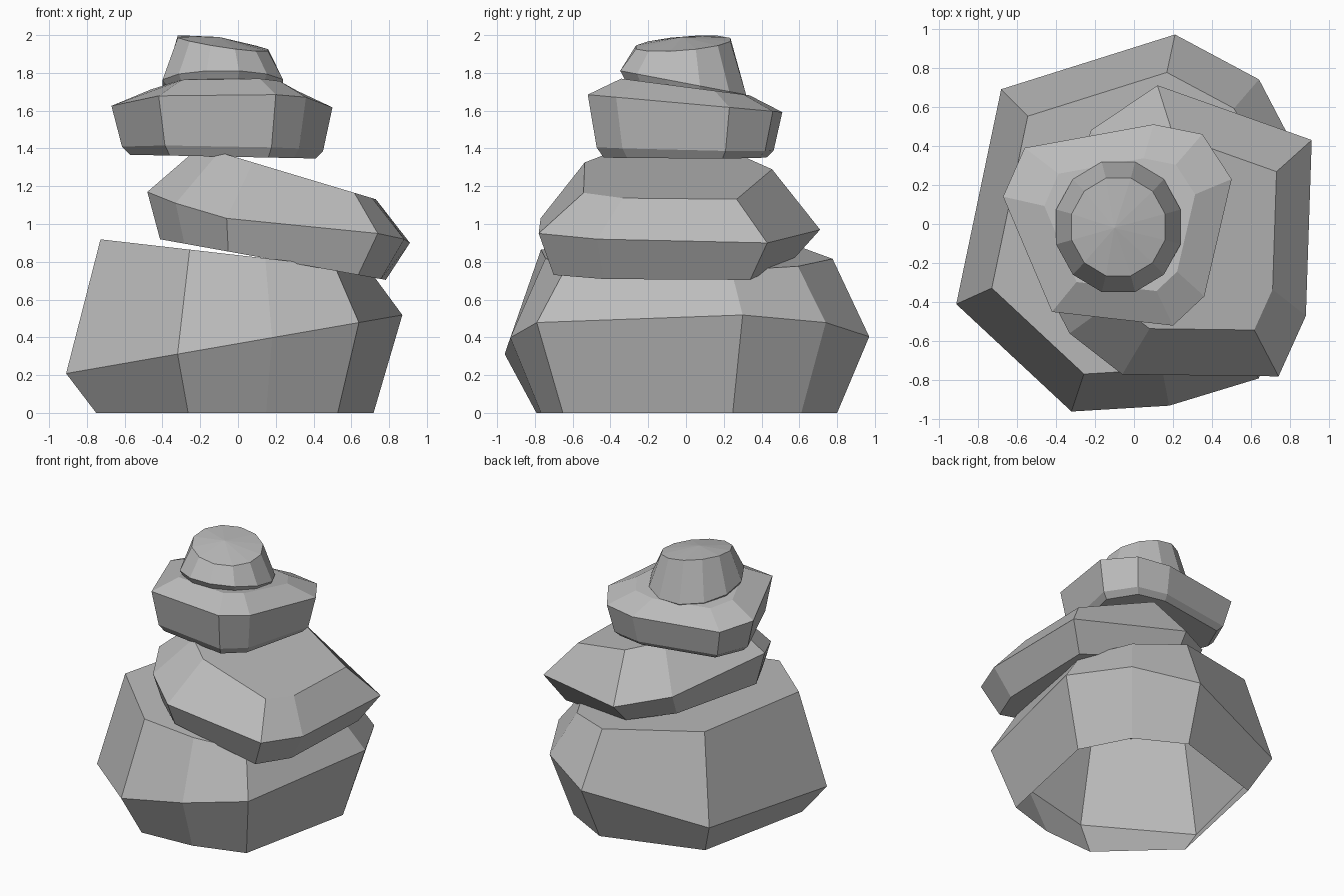
import bpy
import bmesh
import math

default_cube = bpy.data.objects.get("Cube")
if default_cube:
    bpy.data.objects.remove(default_cube, do_unlink=True)

# One plain grey for every stone
GREY = (0.5, 0.5, 0.5, 1.0)
stone_grey = bpy.data.materials.new("stone_grey")
stone_grey.use_nodes = True
stone_grey.diffuse_color = GREY
shader = next(n for n in stone_grey.node_tree.nodes if n.type == 'BSDF_PRINCIPLED')
shader.inputs["Base Color"].default_value = GREY
shader.inputs["Roughness"].default_value = 0.9


def tilted(height, slope_x=0.0, slope_y=0.0):
    """Height rule for a ring lying on a tilted plane."""
    return lambda index, x, y: height + slope_x * x + slope_y * y


def uneven(heights):
    """Height rule for a ring whose corners rise and fall one by one."""
    return lambda index, x, y: heights[index]


def stone(name, outline, levels, centre=(0, 0), closed_base=True, peak=None):
    """Stack scaled copies of a counter-clockwise outline and skin them.

    Each level is (scale, height rule, shift); scaling is about the centre.
    """
    bm = bmesh.new()
    rings = []
    for scale, height, shift in levels:
        ring = []
        for index, (px, py) in enumerate(outline):
            x = centre[0] + (px - centre[0]) * scale + shift[0]
            y = centre[1] + (py - centre[1]) * scale + shift[1]
            ring.append(bm.verts.new((x, y, height(index, x, y))))
        rings.append(ring)

    count = len(outline)
    for lower, upper in zip(rings, rings[1:]):
        for i in range(count):
            j = (i + 1) % count
            bm.faces.new((lower[i], lower[j], upper[j], upper[i]))

    if closed_base:
        bm.faces.new(list(reversed(rings[0])))
    if peak is None:
        bm.faces.new(rings[-1])
    else:
        tip = bm.verts.new(peak)
        for i in range(count):
            bm.faces.new((rings[-1][i], rings[-1][(i + 1) % count], tip))

    mesh = bpy.data.meshes.new(name)
    bm.to_mesh(mesh)
    bm.free()
    mesh.materials.append(stone_grey)
    obj = bpy.data.objects.new(name, mesh)
    bpy.context.collection.objects.link(obj)
    return obj


STILL = (0, 0)

# Large boulder on the ground, open underneath
stone(
    "base_stone",
    [(-0.91, -0.41), (-0.32, -0.96), (0.18, -0.93), (0.64, -0.79),
     (0.87, 0.3), (0.64, 0.74), (0.21, 0.97), (-0.68, 0.69)],
    [(0.825, tilted(0), STILL),
     (1, tilted(0.367, 0.174), STILL),
     (0.8, tilted(0.835, -0.115), STILL)],
    closed_base=False,
)

# Leaning slab that slopes down towards the left side
stone(
    "leaning_stone",
    [(-0.33, -0.56), (-0.06, -0.77), (0.74, -0.78), (0.88, -0.47),
     (0.91, 0.43), (0.12, 0.71), (-0.22, 0.48), (-0.48, -0.27)],
    [(0.86, tilted(0.845, -0.18), (0, -0.03)),
     (1, uneven([1.11, 1.03, 0.95, 0.92, 0.9, 0.97, 1.05, 1.17]), STILL),
     (0.67, tilted(1.35, -0.3), (0.12, -0.02))],
)

# Flat stone with steep sides and a sloping shoulder
stone(
    "flat_stone",
    [(-0.67, 0.14), (-0.42, -0.45), (0.2, -0.52), (0.36, -0.37),
     (0.5, 0.23), (0.35, 0.46), (0.1, 0.51), (-0.56, 0.39)],
    [(0.84, tilted(1.355, -0.02), STILL),
     (0.91, tilted(1.4, -0.02, -0.02), STILL),
     (1, tilted(1.638, 0, -0.09), STILL),
     (0.66, tilted(1.725, 0, -0.13), STILL)],
    centre=(-0.05, 0),
)

# Small twelve-sided stone on top, with a low domed crown
SIDES = 12
middle = (-0.08, -0.015)
corners = [math.tau * (i + 0.5) / SIDES for i in range(SIDES)]
stone(
    "top_stone",
    [(middle[0] + 0.33 * math.cos(a), middle[1] + 0.345 * math.sin(a)) for a in corners],
    [(0.93, tilted(1.705, 0, -0.19), STILL),
     (1, tilted(1.745, 0, -0.19), STILL),
     (0.75, tilted(1.945, -0.15, 0.08), STILL)],
    centre=middle,
    peak=(-0.1, -0.02, 1.99),
)
